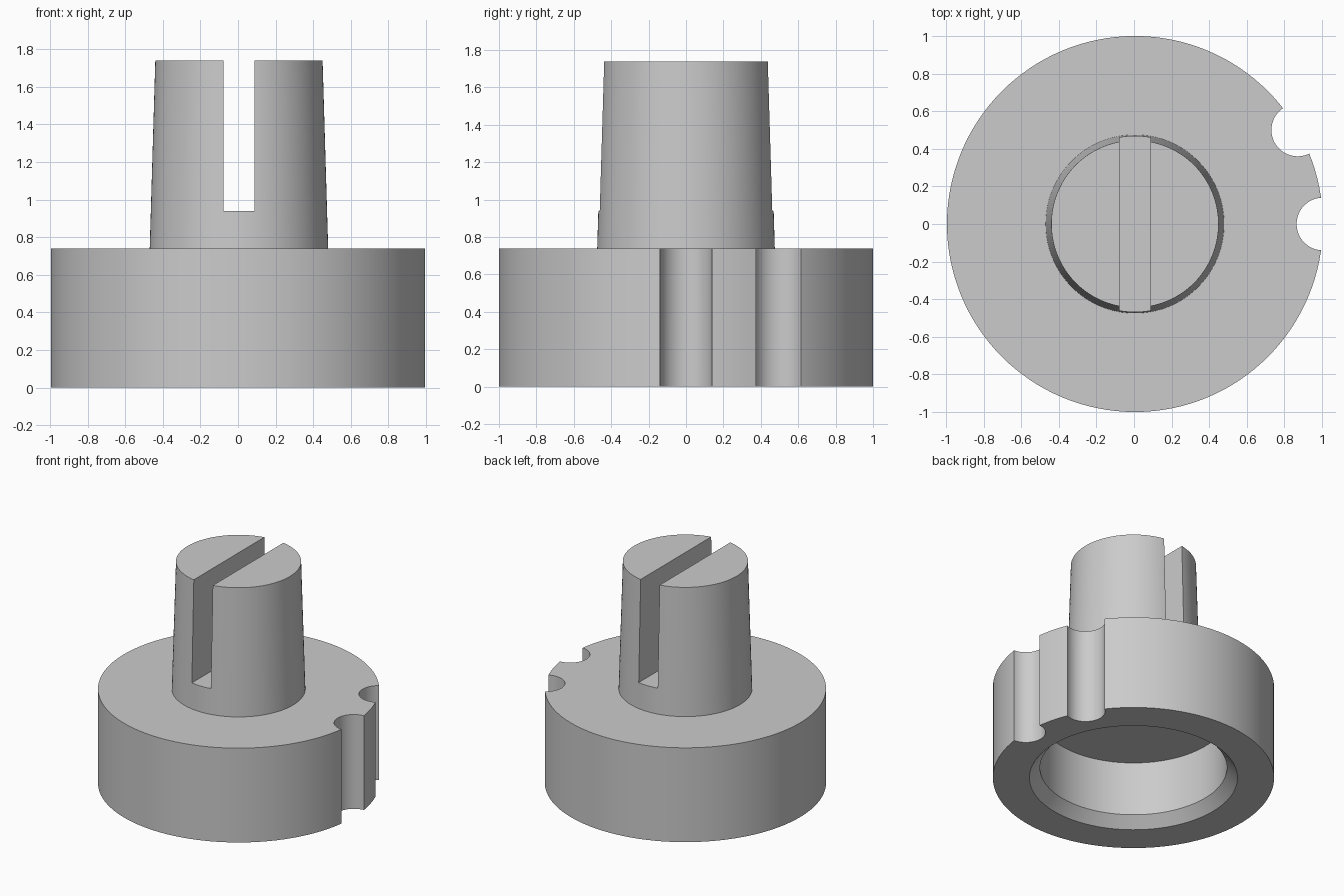
import bpy
import bmesh
from math import cos, sin, pi, radians
from mathutils import Matrix, Vector

AXIS_X = 0.005      # small offset: the notches trim the +x extent
BASE_TOP = 0.74
STEM_TOP = 1.74
SIDES = 128

if "Cube" in bpy.data.objects:
    bpy.data.objects.remove(bpy.data.objects["Cube"], do_unlink=True)

grey = bpy.data.materials.new("plain grey")
grey.use_nodes = True
colour = (0.6, 0.6, 0.6, 1)
grey.diffuse_color = colour
grey.node_tree.nodes["Principled BSDF"].inputs["Base Color"].default_value = colour


def make_object(name, bm):
    bmesh.ops.recalc_face_normals(bm, faces=bm.faces)
    mesh = bpy.data.meshes.new(name)
    bm.to_mesh(mesh)
    bm.free()
    mesh.materials.append(grey)
    obj = bpy.data.objects.new(name, mesh)
    bpy.context.collection.objects.link(obj)
    return obj


def lathe(name, profile, sides=SIDES, centre=(0, 0)):
    """Revolve (radius, z) points about a vertical axis; both ends are capped."""
    bm = bmesh.new()
    rings = []
    for r, z in profile:
        rings.append([bm.verts.new((AXIS_X + centre[0] + r * cos(2 * pi * i / sides),
                                    centre[1] + r * sin(2 * pi * i / sides), z))
                      for i in range(sides)])
    for low, high in zip(rings, rings[1:]):
        for i in range(sides):
            j = (i + 1) % sides
            bm.faces.new((low[i], low[j], high[j], high[i]))
    bm.faces.new(rings[0])
    bm.faces.new(rings[-1])
    return make_object(name, bm)


def box(name, centre, size):
    bm = bmesh.new()
    matrix = Matrix.Translation(centre) @ Matrix.Diagonal(Vector(size).to_4d())
    bmesh.ops.create_cube(bm, size=1, matrix=matrix)
    return make_object(name, bm)


def cut(obj, cutters):
    """Subtract each cutter, then discard it."""
    bpy.ops.object.select_all(action="DESELECT")
    bpy.context.view_layer.objects.active = obj
    obj.select_set(True)
    for cutter in cutters:
        mod = obj.modifiers.new("cut", "BOOLEAN")
        mod.operation = "DIFFERENCE"
        mod.solver = "EXACT"
        mod.object = cutter
        bpy.ops.object.modifier_apply(modifier=mod.name)
        bpy.data.objects.remove(cutter, do_unlink=True)
    bpy.ops.object.shade_smooth_by_angle(angle=radians(30))


# Round base with a chamfered recess underneath
base = lathe("round_base", [
    (0.665, 0.505), (0.665, 0.08), (0.74, 0),    # recess ceiling, wall, chamfer
    (1, 0), (1, BASE_TOP),                       # outer wall
])

# Two vertical half-round notches in the rim, 30 degrees apart
notches = [lathe("notch_cutter", [(0.14, -0.1), (0.14, BASE_TOP + 0.1)], 64,
                 (cos(radians(a)), sin(radians(a)))) for a in (0, 30)]
cut(base, notches)

# Tapered stem with a slot running front to back
stem = lathe("tapered_stem", [(0.475, BASE_TOP - 0.01), (0.445, STEM_TOP)])
slot = box("slot_cutter", (AXIS_X, 0, 1.44), (0.165, 2, 1))
cut(stem, [slot])
